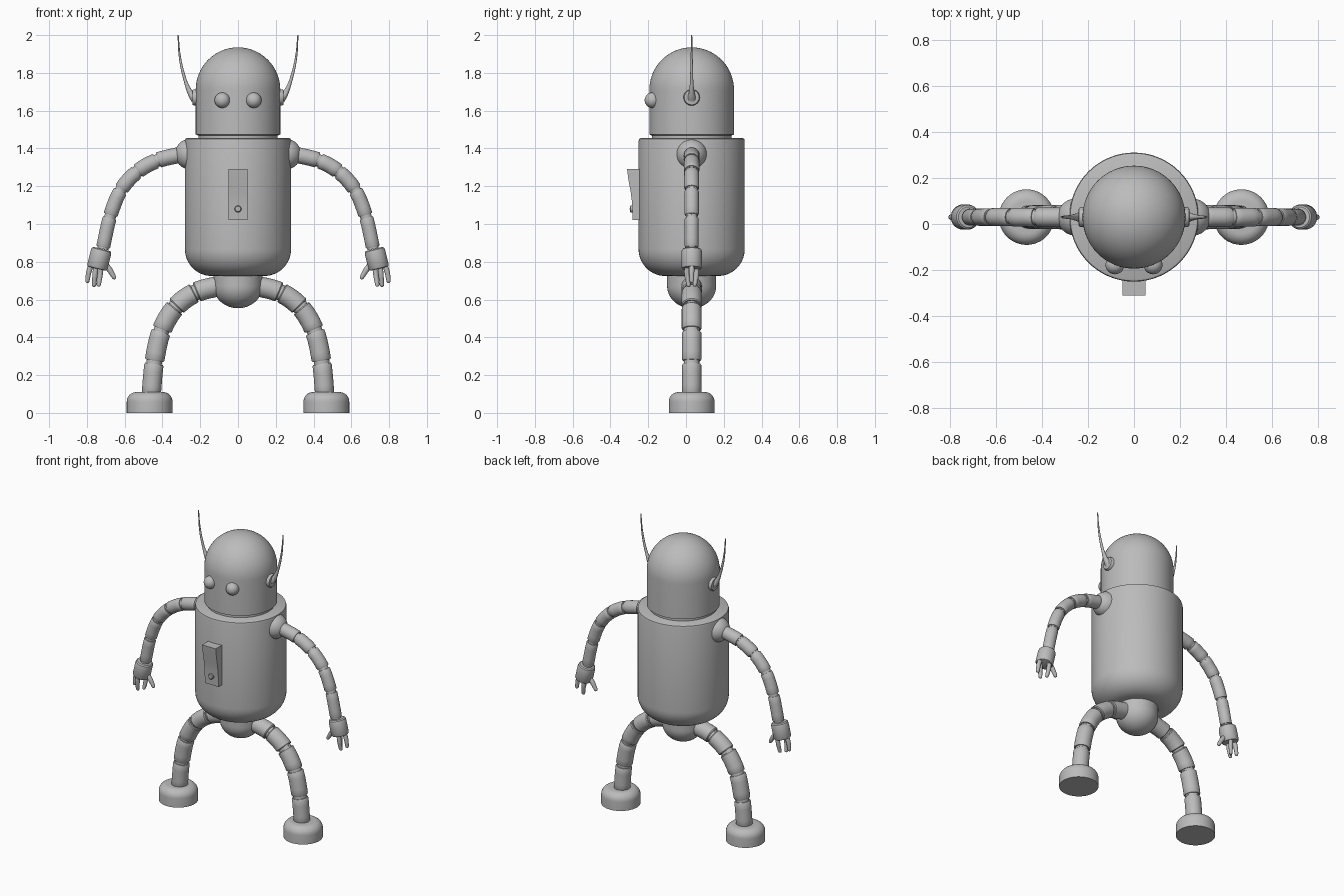
import bpy, bmesh, math
from mathutils import Vector

if "Cube" in bpy.data.objects:
    bpy.data.objects.remove(bpy.data.objects["Cube"])

CY = 0.03  # the body axis sits slightly behind y = 0
grey = bpy.data.materials.new("mid_grey")
grey.diffuse_color = (0.5, 0.5, 0.5, 1)
grey.use_nodes = True
grey.node_tree.nodes["Principled BSDF"].inputs["Base Color"].default_value = grey.diffuse_color


def finish(name, bm, mirror=False):
    bmesh.ops.remove_doubles(bm, verts=bm.verts, dist=1e-5)
    bmesh.ops.recalc_face_normals(bm, faces=bm.faces)
    me = bpy.data.meshes.new(name)
    bm.to_mesh(me)
    bm.free()
    me.polygons.foreach_set("use_smooth", [True] * len(me.polygons))
    me.set_sharp_from_angle(angle=math.radians(35))
    me.materials.append(grey)
    ob = bpy.data.objects.new(name, me)
    bpy.context.collection.objects.link(ob)
    if mirror:
        ob.modifiers.new("Mirror", "MIRROR").use_mirror_merge = False
    return ob


def sweep(name, rings, mirror=False, sides=32):
    """Skin circles given as (centre, tangent, radius); ends are capped."""
    bm = bmesh.new()
    b = Vector((0, 1, 0))
    loops = []
    for c, t, r in rings:
        n = b.cross(t).normalized()
        loops.append([bm.verts.new(c + r * (math.cos(a) * n + math.sin(a) * b))
                      for a in (2 * math.pi * i / sides for i in range(sides))])
    for p, q in zip(loops, loops[1:]):
        for i in range(sides):
            j = (i + 1) % sides
            bm.faces.new((p[i], p[j], q[j], q[i]))
    for end, ring in ((loops[0], rings[0]), (loops[-1], rings[-1])):
        if ring[2] > 1e-4:
            bm.faces.new(end)
    return finish(name, bm, mirror)


def lathe(name, profile, origin=(0, CY, 0), axis=(0, 0, 1), mirror=False, sides=48):
    o, t = Vector(origin), Vector(axis).normalized()
    return sweep(name, [(o + t * h, t, r) for r, h in profile], mirror, sides)


def arc(cr, ch, rr, rh, a0, a1, n=10):
    """Elliptical arc of (radius, height) profile points, angles in degrees."""
    return [(max(0, cr + rr * math.cos(a)), ch + rh * math.sin(a))
            for a in (math.radians(a0 + (a1 - a0) * i / n) for i in range(n + 1))]


def spline(pts):
    """Catmull-Rom curve; returns a function of segment and u giving point, tangent."""
    p = [Vector(v) for v in pts]
    p = [2 * p[0] - p[1]] + p + [2 * p[-1] - p[-2]]

    def at(k, u):
        a, b, c, d = p[k:k + 4]
        pos = 0.5 * (2 * b + (c - a) * u + (2 * a - 5 * b + 4 * c - d) * u * u
                     + (3 * b - a - 3 * c + d) * u ** 3)
        tan = (c - a) + 2 * (2 * a - 5 * b + 4 * c - d) * u + 3 * (3 * b - a - 3 * c + d) * u * u
        return pos, tan.normalized()
    return at


def limb(name, xz, r0, r1):
    """Jointed tube: fat segments with narrow grooves between them."""
    at = spline([(x, CY, z) for x, z in xz])
    n = len(xz) - 1
    rings = []
    for k in range(n):
        r = r0 + (r1 - r0) * k / (n - 1)
        for u, f in ((0, .8), (.05, .8), (.05, .92), (.09, 1), (.3, 1), (.5, 1),
                     (.7, 1), (.91, 1), (.95, .92), (.95, .8), (1, .8)):
            rings.append((*at(k, u), r * f))
    sweep(name, rings, True, 28)


def taper(name, pts, radii, sides=14, round_tip=False):
    """Smooth tube through points with a radius at each one."""
    at = spline(pts)
    rings = []
    for k in range(len(pts) - 1):
        for i in range(6):
            u = i / 6
            rings.append((*at(k, u), radii[k] + (radii[k + 1] - radii[k]) * u))
    pos, tan = at(len(pts) - 2, 1)
    r = radii[-1]
    if round_tip:
        for i in range(6):
            a = math.pi / 2 * i / 5
            rings.append((pos + tan * r * (math.sin(a) - 1), tan, r * max(0, math.cos(a))))
        rings = [g for g in rings if (g[0] - pos).dot(tan) < -r or g in rings[-6:]]
    else:
        rings.append((pos, tan, r))
    sweep(name, rings, True, sides)


# head, neck, torso and pelvis
lathe("head", [(0.21, 1.468), (0.224, 1.474)] + arc(0, 1.71, 0.224, 0.225, 0, 90, 20), sides=64)
lathe("neck", [(0.21, 1.43), (0.21, 1.475)], sides=64)
lathe("torso", arc(0.14, 0.867, 0.141, 0.142, -90, 0, 14)
      + [(0.281, 1.44), (0.278, 1.451), (0.27, 1.455)], sides=64)
lathe("pelvis", arc(0, 0.672, 0.13, 0.118, -90, 0, 14) + [(0.13, 0.76)])

# eyes and ears
lathe("eye", arc(0, 0, 0.041, 0.041, -90, 90, 16), (0.083, -0.178, 1.655), mirror=True, sides=28)
lathe("ear", [(0.043, 0.19), (0.043, 0.234), (0.039, 0.24), (0.028, 0.242)],
      (0, CY, 1.67), (1, 0, 0), True, 32)

# antennae
taper("antenna",
      [(0.225, CY, 1.665), (0.25, CY, 1.69), (0.276, CY, 1.75),
       (0.298, CY, 1.83), (0.311, CY, 1.91), (0.317, CY, 2.0)],
      [0.028, 0.016, 0.009, 0.007, 0.005, 0.003])

# chest box: side profile extruded across x
bm = bmesh.new()
side = [(-0.20, 1.29), (-0.312, 1.29), (-0.305, 1.235), (-0.293, 1.17),
        (-0.285, 1.11), (-0.282, 1.02), (-0.20, 1.02)]
face = bm.faces.new([bm.verts.new((-0.051, y, z)) for y, z in side])
ext = bmesh.ops.extrude_face_region(bm, geom=[face])
bmesh.ops.translate(bm, vec=(0.102, 0, 0),
                    verts=[g for g in ext["geom"] if isinstance(g, bmesh.types.BMVert)])
finish("chest_box", bm)

# chest button, turned so its axis runs along y
button = lathe("chest_button", [(0.018, 0), (0.018, 0.018), (0.014, 0.022), (0, 0.023)],
               (0, 0, 0), sides=24)
button.rotation_euler = (math.pi / 2, 0, 0)
button.location = (0, -0.275, 1.08)

# shoulders, arms and legs
lathe("shoulder", arc(0, 0.253, 0.081, 0.081, -90, 90, 20), (0, CY, 1.37), (1, 0, 0), True, 40)
limb("arm", [(0.30, 1.368), (0.428, 1.336), (0.533, 1.277), (0.62, 1.18),
             (0.677, 1.04), (0.716, 0.868)], 0.042, 0.037)
limb("leg", [(0.09, 0.675), (0.225, 0.637), (0.33, 0.56), (0.405, 0.435),
             (0.443, 0.268), (0.46, 0.09)], 0.054, 0.051)

# hands: palm, thumb and three fingers
lathe("palm", [(0.045, 0), (0.052, 0.006), (0.055, 0.02), (0.055, 0.098),
               (0.05, 0.106), (0.04, 0.108)],
      (0.721, CY, 0.868), (0.24, 0, -0.97), True, 32)
taper("thumb", [(0.70, CY, 0.785), (0.678, CY, 0.755), (0.65, CY, 0.708)],
      [0.015, 0.015, 0.011], round_tip=True)
taper("finger_back", [(0.727, 0.055, 0.78), (0.73, 0.055, 0.73), (0.739, 0.045, 0.668)],
      [0.014, 0.014, 0.011], round_tip=True)
taper("finger_front", [(0.752, 0.005, 0.78), (0.757, 0.005, 0.73), (0.763, 0.015, 0.666)],
      [0.014, 0.014, 0.011], round_tip=True)
taper("finger_outer", [(0.775, CY, 0.79), (0.79, CY, 0.745), (0.799, CY, 0.688)],
      [0.015, 0.014, 0.011], round_tip=True)

# feet
lathe("foot", [(0.121, 0), (0.121, 0.06)] + arc(0.071, 0.06, 0.05, 0.05, 0, 90, 8),
      (0.468, CY, 0), mirror=True)
